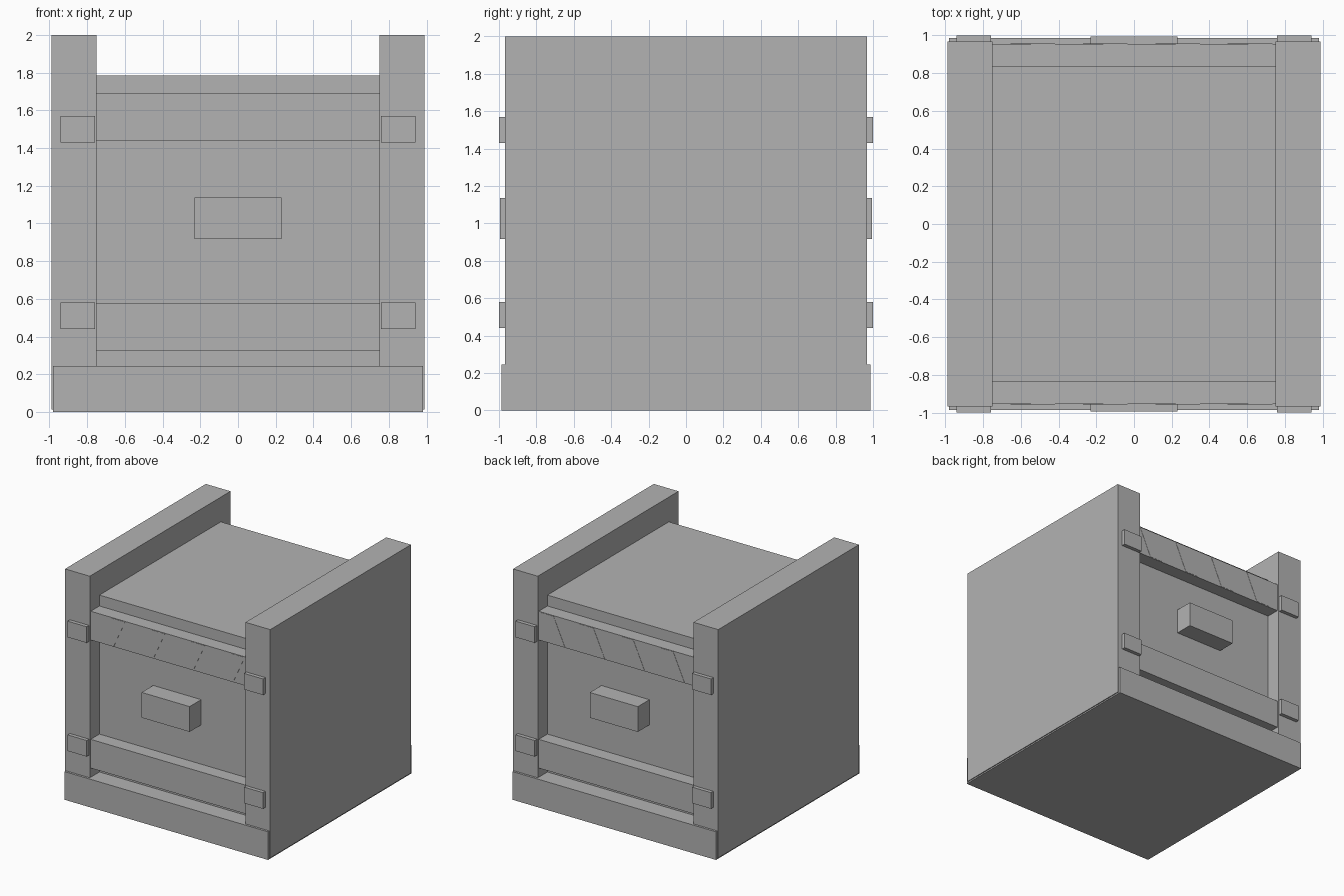
import bpy, bmesh

if "Cube" in bpy.data.objects:
    bpy.data.objects.remove(bpy.data.objects["Cube"])

grey = bpy.data.materials.new("plain grey")
grey.diffuse_color = (0.45, 0.45, 0.45, 1)
grey.use_nodes = True
grey.node_tree.nodes["Principled BSDF"].inputs["Base Color"].default_value = grey.diffuse_color


def prism(name, outline, y0, y1):
    """Extrude an (x, z) outline along y."""
    bm = bmesh.new()
    face = bm.faces.new([bm.verts.new((x, y0, z)) for x, z in outline])
    ext = bmesh.ops.extrude_face_region(bm, geom=[face])
    for v in ext["geom"]:
        if isinstance(v, bmesh.types.BMVert):
            v.co.y = y1
    bmesh.ops.recalc_face_normals(bm, faces=bm.faces)
    mesh = bpy.data.meshes.new(name)
    bm.to_mesh(mesh)
    bm.free()
    mesh.materials.append(grey)
    obj = bpy.data.objects.new(name, mesh)
    bpy.context.collection.objects.link(obj)
    return obj


def box(name, x0, x1, y0, y1, z0, z1):
    return prism(name, [(x0, z0), (x1, z0), (x1, z1), (x0, z1)], y0, y1)


# Base and main body
box("base", -0.98, 0.98, -0.987, 0.987, 0, 0.245)
box("body", -0.755, 0.755, -0.835, 0.835, 0.2, 1.785)

# Tall side walls
for side, s in (("left", -1), ("right", 1)):
    x0, x1 = sorted((0.75 * s, 0.988 * s))
    box(side + "_wall", x0, x1, -0.968, 0.968, 0.012, 2.0)

# Matching details on the front and back
for end, s in (("front", -1), ("back", 1)):
    def span(a, b):
        return sorted((a * s, b * s))

    box(end + "_upper_bar", -0.752, 0.752, *span(0.8, 0.955), 1.44, 1.69)
    box(end + "_lower_bar", -0.752, 0.752, *span(0.8, 0.955), 0.325, 0.575)
    box(end + "_handle", -0.232, 0.23, *span(0.8, 0.994), 0.917, 1.137)

    # Slanted stripes on the upper bar
    for i in range(4):
        x = -0.655 + 0.384 * i
        prism(f"{end}_stripe_{i + 1}",
              [(x, 1.445), (x + 0.128, 1.445), (x + 0.237, 1.685), (x + 0.109, 1.685)],
              *span(0.953, 0.957))

    # Clips on the wall ends
    for side, k in (("left", -1), ("right", 1)):
        x0, x1 = sorted((0.758 * k, 0.941 * k))
        for level, z in (("lower", 0.51), ("upper", 1.5)):
            box(f"{end}_{side}_{level}_clip", x0, x1, *span(0.95, 1.0), z - 0.07, z + 0.07)
